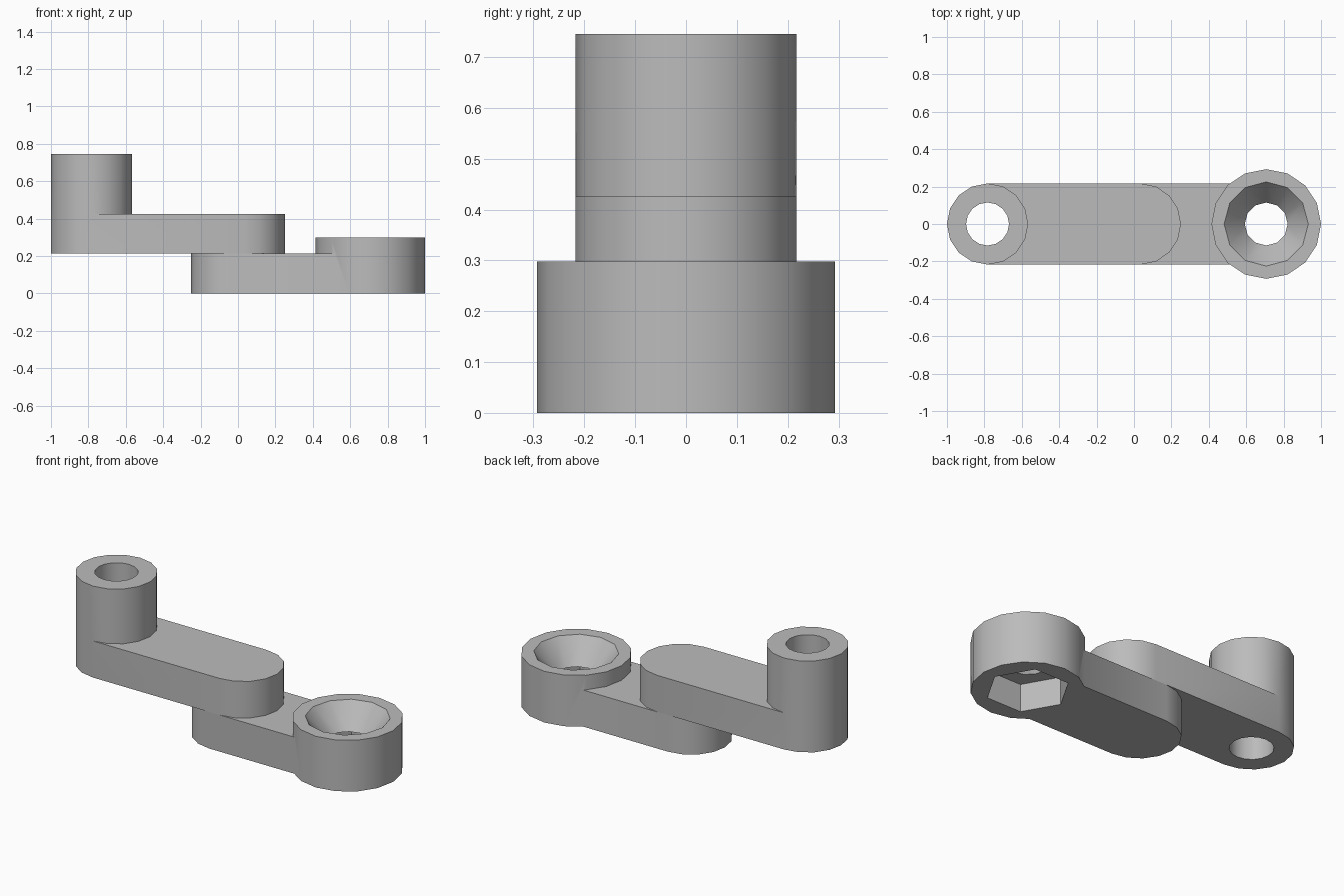
import bpy, bmesh, math

if "Cube" in bpy.data.objects:
    bpy.data.objects.remove(bpy.data.objects["Cube"])

grey = bpy.data.materials.new("plain grey")
grey.use_nodes = True
colour = (0.5, 0.5, 0.5, 1)
grey.diffuse_color = colour
grey.node_tree.nodes["Principled BSDF"].inputs["Base Color"].default_value = colour

# Key dimensions
POST_X, POST_R = -0.783, 0.217
HEAD_X, HEAD_R = 0.707, 0.293
ELBOW = 0.034
ARM_H, POST_TOP, HEAD_TOP = 0.213, 0.745, 0.298
SOCKET_TOP = 0.16


def prism(name, lower, upper, z0, z1):
    """Solid between two matching outlines."""
    bm = bmesh.new()
    bottom = [bm.verts.new((x, y, z0)) for x, y in lower]
    top = [bm.verts.new((x, y, z1)) for x, y in upper]
    bm.faces.new(bottom)
    bm.faces.new(top)
    for i in range(len(bottom)):
        j = (i + 1) % len(bottom)
        bm.faces.new((bottom[i], bottom[j], top[j], top[i]))
    bmesh.ops.recalc_face_normals(bm, faces=bm.faces)
    mesh = bpy.data.meshes.new(name)
    bm.to_mesh(mesh)
    bm.free()
    mesh.materials.append(grey)
    ob = bpy.data.objects.new(name, mesh)
    bpy.context.collection.objects.link(ob)
    return ob


def ring(x, r, sides):
    turn = 2 * math.pi / sides
    return [(x + r * math.cos(i * turn), r * math.sin(i * turn)) for i in range(sides)]


def cylinder(name, x, r, z0, z1, sides=16, r_top=None):
    return prism(name, ring(x, r, sides), ring(x, r_top or r, sides), z0, z1)


def arm(name, x0, x1, z0):
    """Bar with half-round ends."""
    r, n = POST_R, 8
    arc = [(r * math.sin(i * math.pi / n), -r * math.cos(i * math.pi / n)) for i in range(n + 1)]
    outline = [(x1 + x, y) for x, y in arc] + [(x0 - x, -y) for x, y in arc]
    return prism(name, outline, outline, z0, z0 + ARM_H)


def combine(ob, tool, operation):
    mod = ob.modifiers.new("combine", "BOOLEAN")
    mod.operation, mod.object, mod.solver = operation, tool, "EXACT"
    bpy.ops.object.select_all(action="DESELECT")
    bpy.context.view_layer.objects.active = ob
    ob.select_set(True)
    bpy.ops.object.modifier_apply(modifier=mod.name)
    bpy.data.objects.remove(tool)


# Upper arm with a tall bored post
upper = arm("upper_arm_with_post", POST_X, ELBOW, ARM_H)
combine(upper, cylinder("post", POST_X, POST_R, ARM_H, POST_TOP), "UNION")
combine(upper, cylinder("bore", POST_X, 0.115, 0, 1), "DIFFERENCE")

# Lower arm with a wide round head
lower = arm("lower_arm_with_head", -ELBOW, HEAD_X, 0)
combine(lower, cylinder("head", HEAD_X, HEAD_R, 0, HEAD_TOP), "UNION")

# Countersink from above, hexagonal nut pocket from below
combine(lower, cylinder("countersink", HEAD_X, 0.099, SOCKET_TOP - 0.02, HEAD_TOP + 0.02,
                        12, 0.241), "DIFFERENCE")
combine(lower, cylinder("nut_pocket", HEAD_X, 0.219, -0.1, SOCKET_TOP, 6), "DIFFERENCE")

# Smooth round walls, keep rims and pocket corners sharp
for ob in (upper, lower):
    bpy.ops.object.select_all(action="DESELECT")
    bpy.context.view_layer.objects.active = ob
    ob.select_set(True)
    bpy.ops.object.shade_smooth_by_angle(angle=math.radians(35))
